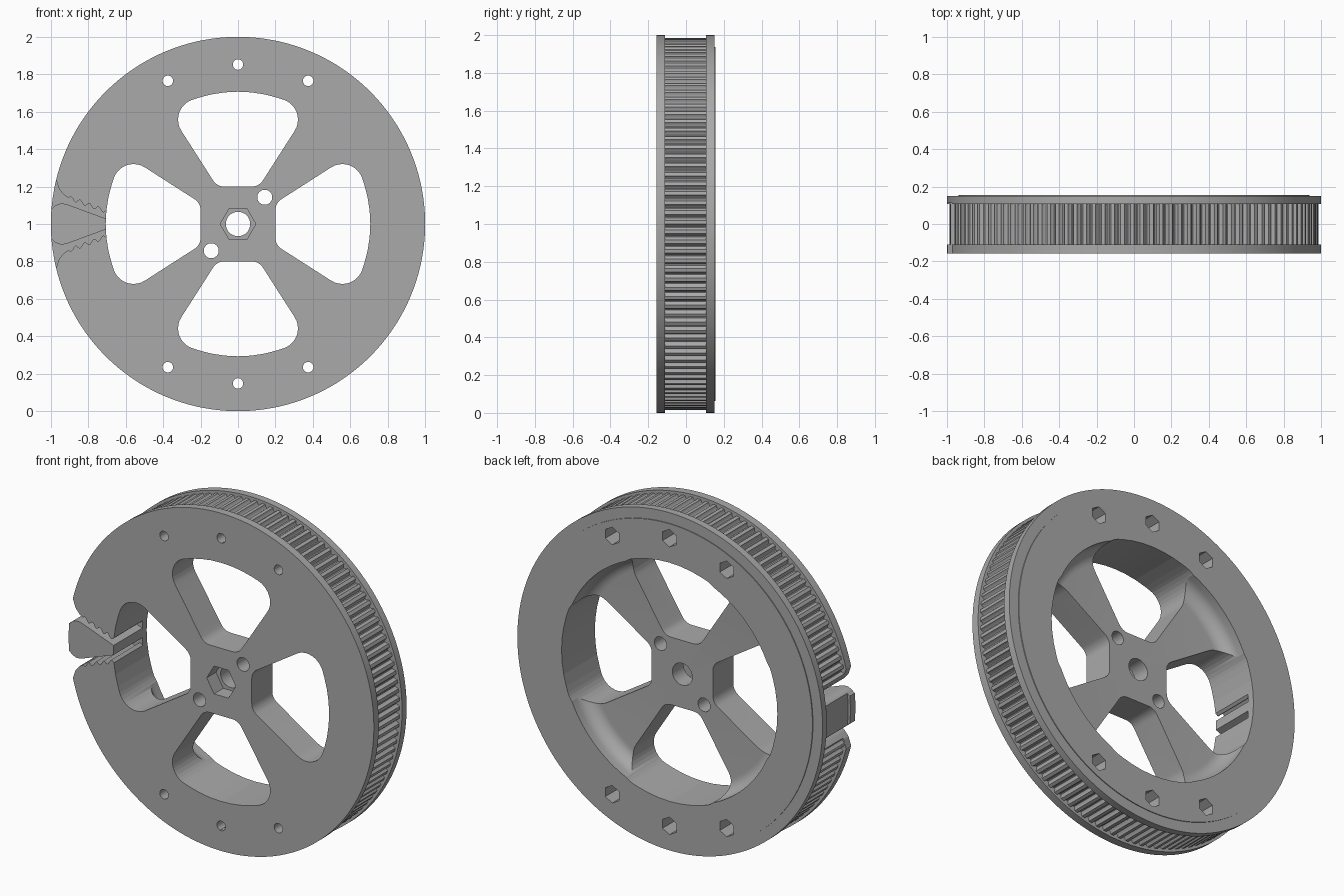
import bpy, bmesh
from math import sin, cos, pi, hypot
from mathutils import Vector

cube = bpy.data.objects.get("Cube")
if cube:
    bpy.data.objects.remove(cube)

grey = bpy.data.materials.new("grey plastic")
grey.use_nodes = True
COLOUR = (0.4, 0.4, 0.4, 1)
grey.diffuse_color = COLOUR
grey.node_tree.nodes["Principled BSDF"].inputs["Base Color"].default_value = COLOUR

TEETH, STEPS = 120, 8
FRONT, BACK, LIP = -0.157, 0.15, 0.155
BELT_FRONT, BELT_BACK = -0.11, 0.107
HUB_BACK, BORE = 0.035, 0.065
TOOTH_SHAPE = [0, 0, 0, 0, 0.015, 0.02, 0.02, 0.015]


def finish(bm, name):
    bmesh.ops.recalc_face_normals(bm, faces=bm.faces)
    mesh = bpy.data.meshes.new(name)
    bm.to_mesh(mesh)
    bm.free()
    mesh.materials.append(grey)
    obj = bpy.data.objects.new(name, mesh)
    bpy.context.collection.objects.link(obj)
    return obj


def prism(bm, outline, y0, y1):
    """Extrude an (x, z) outline, measured from the axle, along y."""
    rings = [[bm.verts.new((x, y, z + 1)) for x, z in outline] for y in (y0, y1)]
    n = len(outline)
    for i in range(n):
        j = (i + 1) % n
        bm.faces.new((rings[0][i], rings[0][j], rings[1][j], rings[1][i]))
    bm.faces.new(rings[0])
    bm.faces.new(rings[1][::-1])


def circle(cx, cz, r, sides, turn=0.0):
    return [(cx + r * cos(turn + 2 * pi * i / sides),
             cz + r * sin(turn + 2 * pi * i / sides)) for i in range(sides)]


def fillet(prev, corner, nxt, r, steps=10):
    """Replace a corner by a tangent arc."""
    p, c, n = Vector(prev), Vector(corner), Vector(nxt)
    a, b = (p - c).normalized(), (n - c).normalized()
    half = a.angle(b) / 2
    mid = c + (a + b).normalized() * r / sin(half)
    start, end = c + a * r / abs(sin(half) / cos(half)), c + b * r / abs(sin(half) / cos(half))
    s, e = (start - mid).normalized(), (end - mid).normalized()
    return [tuple(mid + s.slerp(e, i / steps) * r) for i in range(steps + 1)]


# Turned body with flanges, toothed belt track and recessed spokes
curve = [(0.62 + 0.08 * sin(t * pi / 16), HUB_BACK + 0.08 * (1 - cos(t * pi / 16)))
         for t in range(9)]
profile = [(BORE, HUB_BACK)] + curve + [
    (0.70, LIP), (0.937, LIP), (0.937, BACK), (1, BACK), (1, BELT_BACK),
    (0.985, BELT_BACK), (0.985, BELT_FRONT), (1, BELT_FRONT), (1, FRONT), (BORE, FRONT)]
bm = bmesh.new()
count = TEETH * STEPS
rings = []
for i in range(count):
    a = 2 * pi * i / count
    groove = TOOTH_SHAPE[i % STEPS] if abs(a - pi) > 0.12 else 0
    rings.append([bm.verts.new(((r - groove * (r == 0.985)) * cos(a), y,
                                1 + (r - groove * (r == 0.985)) * sin(a)))
                  for r, y in profile])
for i in range(count):
    p, q = rings[i], rings[(i + 1) % count]
    for k in range(len(profile)):
        m = (k + 1) % len(profile)
        bm.faces.new((p[k], p[m], q[m], q[k]))
wheel = finish(bm, "pulley_wheel")

# Window outline: flat inner end, flared sides, arc at the rim
inner, outer = (0.112, 0.2), (0.381, 0.62)
half = fillet((0, 0.2), inner, outer, 0.07, 6)
half += fillet(inner, outer, (0.215, 0.6735), 0.112)
half += [(0.707 * sin(t), 0.707 * cos(t)) for t in (0.3, 0.2, 0.1)]
window = half + [(0, 0.707)] + [(-x, z) for x, z in reversed(half)]

cut = bmesh.new()
for c, s in ((1, 0), (0, 1), (-1, 0), (0, -1)):
    prism(cut, [(x * c - z * s, x * s + z * c) for x, z in window], -0.3, 0.3)

# Hub screw holes
for side in (1, -1):
    prism(cut, circle(0.143 * side, 0.143 * side, 0.04, 32), -0.3, 0.3)

# Hexagonal socket in front of the bore
prism(cut, circle(0, 0, 0.095, 6), -0.3, -0.07)

# Rim bolt holes
bolts = [(x, z * side) for side in (1, -1)
         for x, z in ((0, 0.852), (0.375, 0.765), (-0.375, 0.765))]
for x, z in bolts:
    prism(cut, circle(x, z, 0.028, 24), -0.3, 0.3)

# Nut pockets on the back
nuts = bmesh.new()
for x, z in bolts:
    prism(nuts, circle(x, z, 0.052, 6, pi / 2), 0.04, 0.3)

# Belt clamp slots either side of a wedge, ribbed on the outer wall
wave = [(-0.905 + 0.245 * i / 40, 0.14 - 0.09 * i / 40 + 0.011 * sin(2 * pi * i / 8))
        for i in range(41)]
slot = [(-1.08, 0.29), (-0.985, 0.27), (-0.972, 0.235), (-0.955, 0.185), (-0.93, 0.155)] + wave
slot += [(-0.66, 0.012), (-0.71, 0.03), (-0.9, 0.1), (-0.925, 0.108),
         (-0.95, 0.109), (-0.975, 0.1), (-0.99, 0.085), (-1.08, 0.05)]
slots = bmesh.new()
for side in (1, -1):
    prism(slots, [(x, z * side) for x, z in slot], -0.3, 0.112)

# Apply the cuts
for name, mesh in (("hole_cutter", cut), ("nut_cutter", nuts), ("slot_cutter", slots)):
    cutter = finish(mesh, name)
    cutter.hide_render = True
    mod = wheel.modifiers.new(name, "BOOLEAN")
    mod.operation, mod.solver, mod.object = "DIFFERENCE", "EXACT", cutter
    bpy.context.view_layer.objects.active = wheel
    bpy.ops.object.modifier_apply(modifier=name)
    bpy.data.objects.remove(cutter)

bpy.ops.object.select_all(action="DESELECT")
wheel.select_set(True)
bpy.context.view_layer.objects.active = wheel
bpy.ops.object.shade_smooth_by_angle(angle=0.5)
